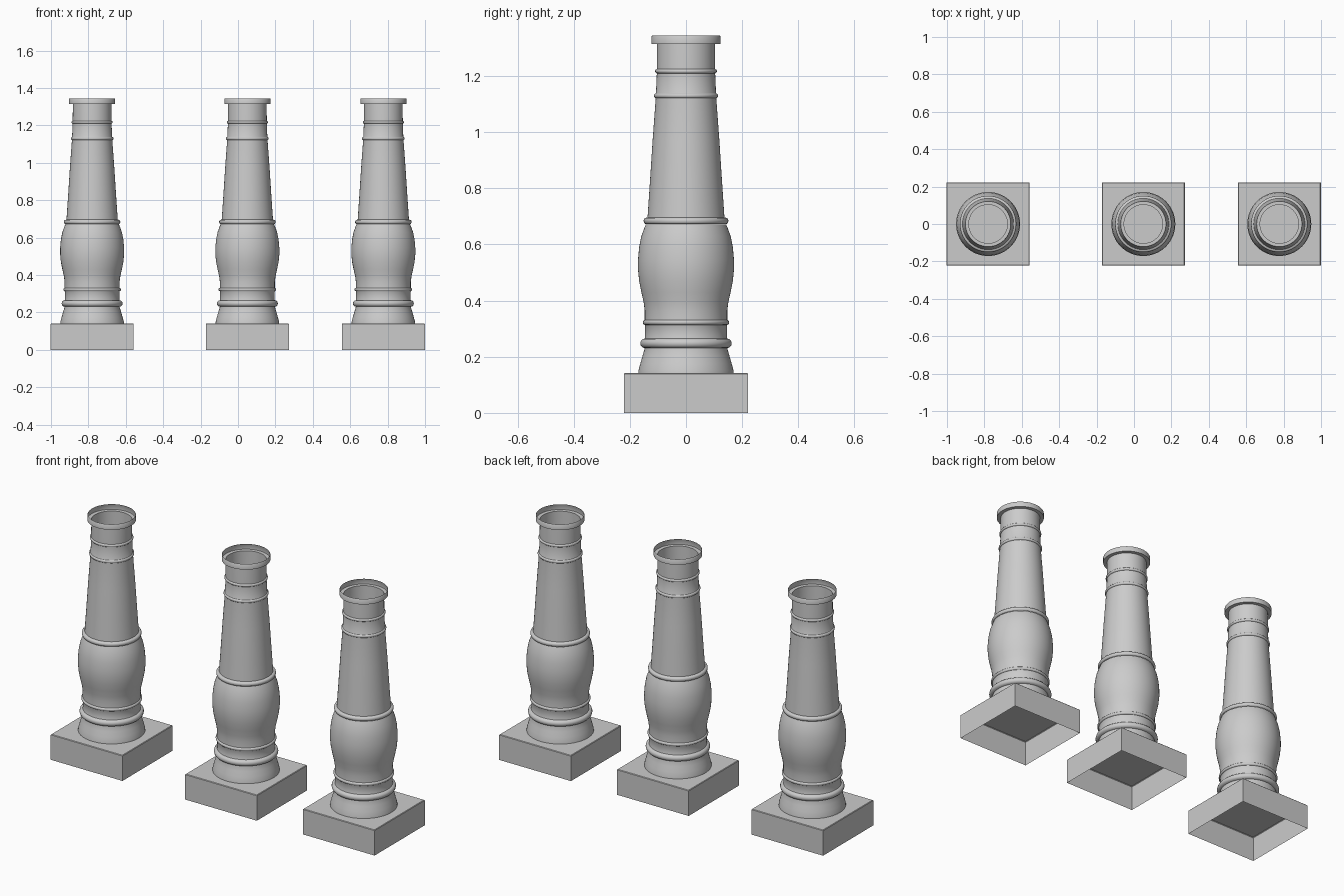
import bpy, bmesh, math

if "Cube" in bpy.data.objects:
    bpy.data.objects.remove(bpy.data.objects["Cube"])

SEG = 64
CENTRES = (-0.78, 0.05, 0.777)


def bead(r, out, z0, z1, n=6):
    """Half-round moulding in a lathe profile."""
    zc, h = (z0 + z1) / 2, (z1 - z0) / 2
    return [(r + out * math.cos(a), zc + h * math.sin(a))
            for a in (math.pi * (i / n - 0.5) for i in range(n + 1))]


def lathe(name, profile):
    """Open surface of revolution about z."""
    bm = bmesh.new()
    rings = [[bm.verts.new((r * math.cos(2 * math.pi * i / SEG),
                            r * math.sin(2 * math.pi * i / SEG), z))
              for i in range(SEG)] for r, z in profile]
    for a, b in zip(rings, rings[1:]):
        for i in range(SEG):
            j = (i + 1) % SEG
            bm.faces.new((a[i], a[j], b[j], b[i]))
    return finish(name, bm)


def finish(name, bm):
    mesh = bpy.data.meshes.new(name)
    bm.to_mesh(mesh)
    bm.free()
    return mesh


def plinth_mesh():
    """Square block, hollow underneath, with softened top edge."""
    bm = bmesh.new()
    bmesh.ops.create_cube(bm, size=1)
    for v in bm.verts:
        v.co = (v.co.x * 0.443, v.co.y * 0.443, (v.co.z + 0.5) * 0.142)
    bottom = [f for f in bm.faces if f.normal.z < -0.5]
    bmesh.ops.delete(bm, geom=bottom, context='FACES_ONLY')
    top = [e for e in bm.edges if all(v.co.z > 0.1 for v in e.verts)]
    bmesh.ops.bevel(bm, geom=top, offset=0.003, segments=1, affect='EDGES')
    return finish("plinth", bm)


# flared foot, lower beads and bulging belly
lower = [(0.170, 0.142), (0.169, 0.152), (0.163, 0.175), (0.155, 0.203), (0.147, 0.230)]
lower += bead(0.147, 0.016, 0.231, 0.265)
lower += [(0.146, 0.268), (0.146, 0.312)]
lower += bead(0.147, 0.007, 0.314, 0.331)
lower += [(0.147, 0.334), (0.147, 0.365), (0.151, 0.395), (0.159, 0.430),
          (0.167, 0.470), (0.171, 0.510), (0.171, 0.545), (0.167, 0.590),
          (0.159, 0.630), (0.148, 0.660), (0.143, 0.672)]

# waist bead, tapering shaft, upper beads and neck
upper = bead(0.143, 0.008, 0.673, 0.695)
upper += [(0.137, 0.697), (0.128, 0.830), (0.119, 0.970), (0.108, 1.120)]
upper += bead(0.108, 0.006, 1.122, 1.138)
upper += [(0.107, 1.140), (0.104, 1.209)]
upper += bead(0.104, 0.006, 1.210, 1.225)
upper += [(0.104, 1.227), (0.103, 1.315)]

# open collar on top
collar = [(0.103, 1.315), (0.123, 1.315), (0.123, 1.342), (0.121, 1.345)]

parts = {
    "plinth": plinth_mesh(),
    "lower_column": lathe("lower_column", lower),
    "upper_shaft": lathe("upper_shaft", upper),
    "top_collar": lathe("top_collar", collar),
}

# three identical columns in a row
for side, x in zip(("left", "middle", "right"), CENTRES):
    for name, mesh in parts.items():
        ob = bpy.data.objects.new(f"{side}_{name}", mesh)
        ob.location.x = x
        bpy.context.collection.objects.link(ob)

# smooth turned parts, keep crisp edges
for name, mesh in parts.items():
    if name != "plinth":
        mesh.shade_smooth()
        mesh.set_sharp_from_angle(angle=math.radians(35))
